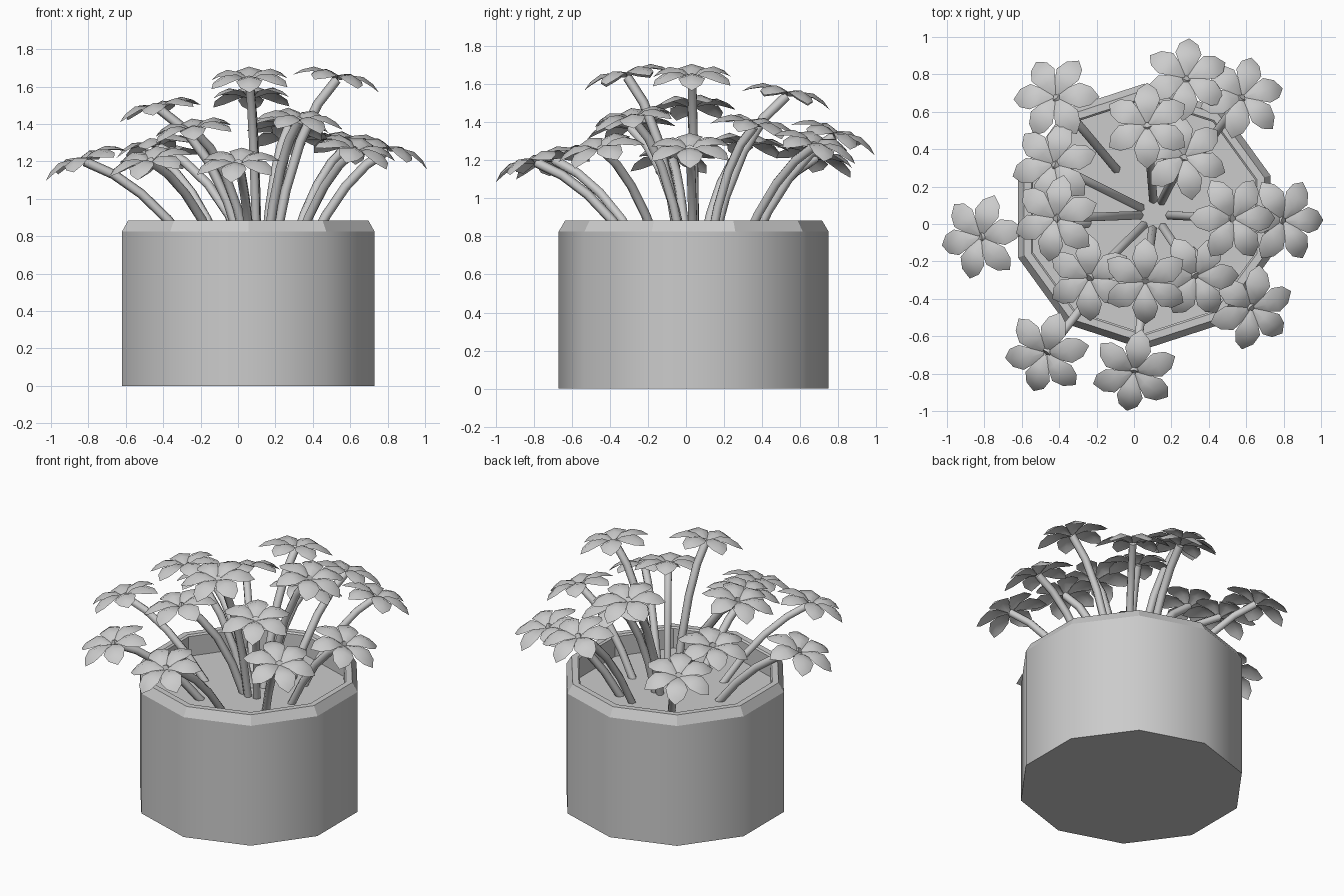
import bpy, bmesh, math
from mathutils import Vector, Matrix

if "Cube" in bpy.data.objects:
    bpy.data.objects.remove(bpy.data.objects["Cube"])

CX, CY = 0.055, 0.04      # pot axis
SX, SY = 0.11, 0.05       # point the stems fan out from
SOIL = 0.74


def finish(name, bm, angle):
    bmesh.ops.recalc_face_normals(bm, faces=bm.faces)
    me = bpy.data.meshes.new(name)
    bm.to_mesh(me)
    bm.free()
    ob = bpy.data.objects.new(name, me)
    bpy.context.collection.objects.link(ob)
    bpy.ops.object.select_all(action='DESELECT')
    ob.select_set(True)
    bpy.context.view_layer.objects.active = ob
    bpy.ops.object.shade_smooth_by_angle(angle=math.radians(angle))
    return ob


def decagon_shell(name, profile, cap_first, cap_last, angle=37):
    """Ten-sided lathe of an (r, z) profile, one corner pointing to +y."""
    bm = bmesh.new()
    rings = [[bm.verts.new((CX + r * math.sin(math.radians(36 * i)),
                            CY + r * math.cos(math.radians(36 * i)), z))
              for i in range(10)] for r, z in profile]
    for a, b in zip(rings, rings[1:]):
        for i in range(10):
            j = (i + 1) % 10
            bm.faces.new((a[i], a[j], b[j], b[i]))
    if cap_first:
        bm.faces.new(rings[0])
    if cap_last:
        bm.faces.new(rings[-1])
    return finish(name, bm, angle)


# pot body, chamfered rim and soil
decagon_shell("pot_body", [(0.71, 0), (0.71, 0.825)], True, False)
decagon_shell("pot_rim", [(0.71, 0.825), (0.675, 0.885), (0.635, 0.885),
                          (0.625, 0.875), (0.625, SOIL - 0.02)], False, False, 29)
decagon_shell("soil", [(0.63, SOIL - 0.02), (0.63, SOIL)], True, True)


def add_stem(name, base, ctrl, tip, radius=0.026, sides=6, segs=4):
    """Tube along a quadratic arc."""
    bm = bmesh.new()
    rings = []
    for k in range(segs + 1):
        t = k / segs
        p = base * (1 - t) ** 2 + ctrl * 2 * t * (1 - t) + tip * t * t
        d = ((ctrl - base) * (1 - t) + (tip - ctrl) * t).normalized()
        side = d.cross(Vector((-d.y, d.x, 0.01))).normalized()
        up = d.cross(side)
        rings.append([bm.verts.new(p + radius * (side * math.cos(a) + up * math.sin(a)))
                      for a in (math.tau * i / sides for i in range(sides))])
    for a, b in zip(rings, rings[1:]):
        for i in range(sides):
            j = (i + 1) % sides
            bm.faces.new((a[i], a[j], b[j], b[i]))
    bm.faces.new(rings[0])
    bm.faces.new(rings[-1])
    finish(name, bm, 65)


# petal stations: distance from centre, half width, ridge height
PETAL = [(0.012, 0.008, 0.0), (0.075, 0.045, 0.035), (0.135, 0.07, 0.04),
         (0.195, 0.05, 0.012)]


def add_flower(name, centre, tilt, heading, spin):
    """Six folded petals, tipped outwards."""
    bm = bmesh.new()
    for k in range(6):
        rot = Matrix.Rotation(spin + k * math.tau / 6, 4, 'Z')
        rows = [[bm.verts.new(rot @ Vector((r, s * w, h - abs(s) * w * 0.32)))
                 for s in (-1, 0, 1)] for r, w, h in PETAL]
        for a, b in zip(rows, rows[1:]):
            for i in (0, 1):
                bm.faces.new((a[i], b[i], b[i + 1], a[i + 1]))
        tip = bm.verts.new(rot @ Vector((0.235, 0, -0.025)))
        for i in (0, 1):
            bm.faces.new((rows[-1][i], tip, rows[-1][i + 1]))
    axis = Vector((-math.sin(heading), math.cos(heading), 0))
    m = Matrix.Translation(centre) @ Matrix.Rotation(tilt, 4, axis)
    bm.transform(m)
    for f in bm.faces:
        if f.normal.z < 0:
            f.normal_flip()
    me_faces = bm.faces
    me = finish(name, bm, 35)
    return me


# flower centres: x, y, z, stem rooted outside the middle clump?, first petal angle
FLOWERS = [
    (-0.42, 0.68, 1.21, 1, 0), (-0.43, 0.32, 1.28, 0, 15), (-0.42, 0.03, 1.48, 0, 20),
    (-0.82, -0.07, 1.20, 1, 12), (-0.24, -0.29, 1.37, 0, 30), (0.06, -0.31, 1.64, 0, 30),
    (0.33, -0.28, 1.42, 0, 0), (0.63, -0.45, 1.26, 1, 20), (0.53, 0.03, 1.64, 0, 0),
    (0.80, 0.02, 1.26, 1, 0), (0.28, 0.78, 1.33, 1, 25), (0.58, 0.68, 1.28, 1, 15),
    (0.07, 0.53, 1.54, 0, 30), (0.27, 0.36, 1.38, 0, 40), (-0.47, -0.69, 1.20, 1, 10),
    (0.00, -0.79, 1.19, 1, 20)]

for n, (x, y, z, outer, spin) in enumerate(FLOWERS, 1):
    out = Vector((x - SX, y - SY, 0))
    root = out * 0.38 if outer else out.normalized() * 0.08
    base = Vector((SX, SY, SOIL - 0.02)) + root
    tip = Vector((x, y, z))
    ctrl = base + (tip - base) * (0.45 if outer else 0.35)
    ctrl.z = base.z + (tip.z - base.z) * 0.78
    add_stem(f"stem_{n:02d}", base, ctrl, tip)
    add_flower(f"flower_{n:02d}", tip, math.radians(20 if outer else 12),
               math.atan2(out.y, out.x), math.radians(spin))
